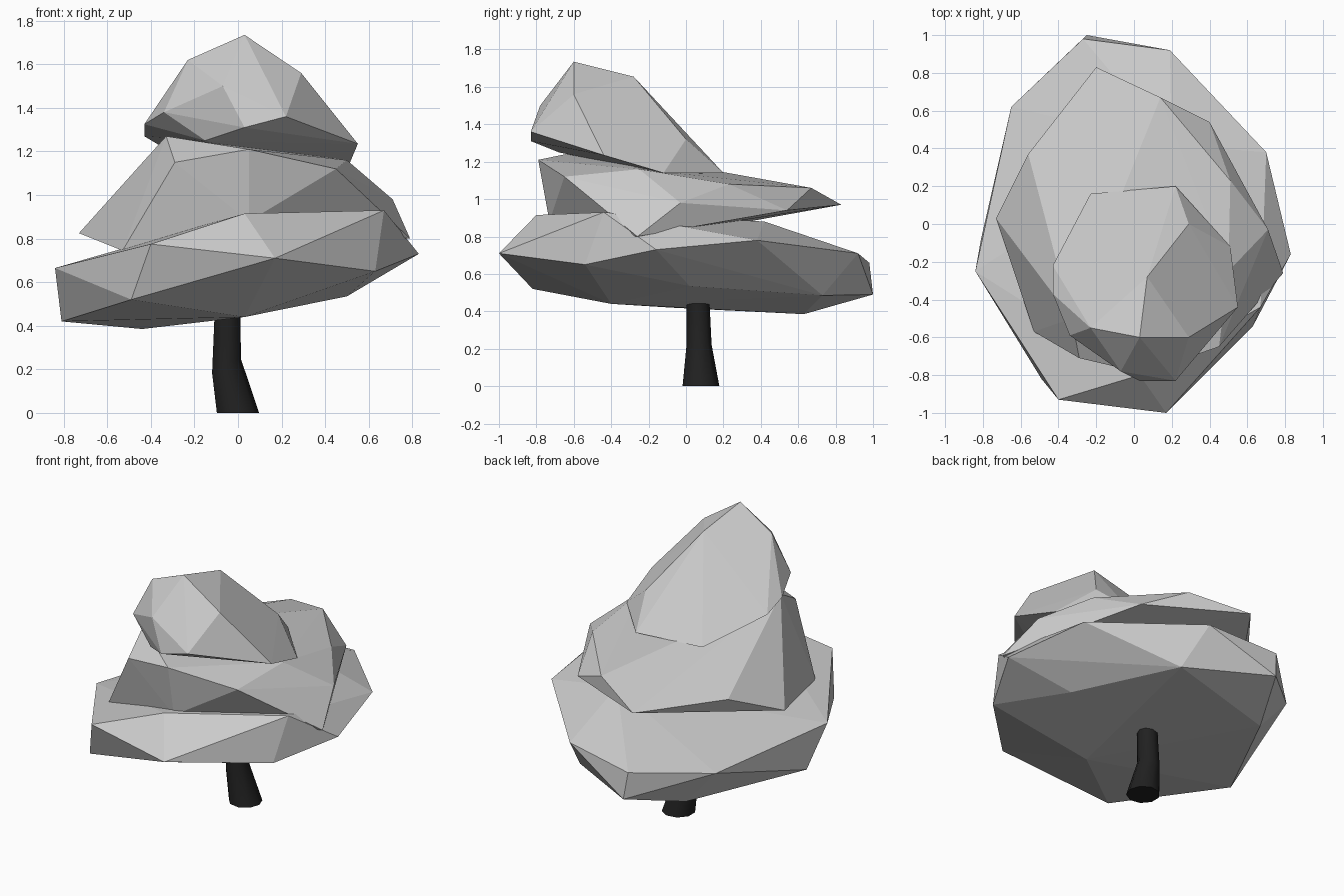
import bpy, bmesh, math
from mathutils import Vector


def faceted_clump(name, corners):
    """Flat-faced leaf mass: the hull of a few corner points."""
    bm = bmesh.new()
    for c in corners:
        bm.verts.new(c)
    res = bmesh.ops.convex_hull(bm, input=bm.verts[:])
    bmesh.ops.delete(bm, geom=[v for v in bm.verts if not v.link_faces], context='VERTS')
    bmesh.ops.recalc_face_normals(bm, faces=bm.faces[:])
    return finish(bm, name)


def finish(bm, name):
    mesh = bpy.data.meshes.new(name)
    bm.to_mesh(mesh)
    bm.free()
    obj = bpy.data.objects.new(name, mesh)
    bpy.context.collection.objects.link(obj)
    return obj


# Lower foliage layer
faceted_clump("lower_foliage", [
    # front and right rim
    (0.17, -1.0, 0.71), (-0.40, -0.93, 0.775), (-0.49, -0.82, 0.52),
    (0.63, -0.54, 0.65), (0.83, -0.16, 0.73), (0.70, 0.38, 0.78),
    # back and left rim
    (0.19, 0.92, 0.71), (-0.27, 0.98, 0.66), (-0.25, 1.0, 0.49),
    (-0.65, 0.62, 0.62), (-0.84, -0.25, 0.665), (-0.81, -0.08, 0.42),
    # underside
    (0.03, -0.40, 0.44), (0.50, 0.02, 0.535), (-0.44, 0.63, 0.385), (0.25, 0.73, 0.485),
    # top
    (0.03, -0.80, 0.915), (0.67, -0.44, 0.93), (0.60, -0.03, 0.86), (0.20, 0.42, 0.88),
])

# Middle foliage layer
faceted_clump("middle_foliage", [
    # rim
    (-0.20, 0.83, 0.97), (0.40, 0.54, 0.94), (0.71, -0.03, 0.98), (0.79, -0.26, 0.80),
    (-0.53, -0.57, 0.745), (-0.73, 0.03, 0.825), (-0.56, 0.37, 0.98), (0.05, -0.73, 0.88),
    # shoulders
    (0.14, 0.67, 1.06), (0.51, 0.23, 1.08), (0.50, -0.25, 1.16), (0.45, -0.65, 1.12),
    (0.05, -0.79, 1.21), (-0.29, -0.71, 1.15), (-0.33, -0.50, 1.27), (-0.57, -0.08, 0.97),
])

# Top foliage layer
faceted_clump("top_foliage", [
    # crown
    (0.03, -0.60, 1.735), (0.07, -0.28, 1.655), (-0.23, -0.55, 1.62), (0.29, -0.60, 1.56),
    (0.28, -0.26, 1.41), (0.29, 0.0, 1.32), (-0.07, -0.78, 1.50),
    # rim
    (0.03, -0.83, 1.31), (0.22, -0.83, 1.36), (0.55, -0.44, 1.235), (0.51, -0.12, 1.14),
    (0.22, 0.20, 1.14), (-0.23, 0.16, 1.15), (-0.43, -0.22, 1.27), (-0.43, -0.37, 1.325),
    (-0.34, -0.59, 1.38),
    # underside
    (-0.15, -0.68, 1.25), (0.25, -0.44, 1.22), (0.20, -0.14, 1.135),
])

# Bent trunk: x, y, z, radius and sideways tilt of each ring
SIDES = 9
rings = [(-0.003, 0.08, 0.0, 0.10, 0.0), (-0.055, 0.07, 0.215, 0.068, 0.5),
         (-0.05, 0.065, 0.44, 0.062, 0.1), (-0.05, 0.065, 0.56, 0.06, 0.0)]
bm = bmesh.new()
loops = []
for x, y, z, r, tilt in rings:
    loop = []
    for i in range(SIDES):
        a = 2 * math.pi * i / SIDES
        dx = r * math.cos(a)
        loop.append(bm.verts.new(Vector((x + dx, y + r * math.sin(a), z + dx * tilt))))
    loops.append(loop)
for lo, hi in zip(loops, loops[1:]):
    for i in range(SIDES):
        j = (i + 1) % SIDES
        bm.faces.new((lo[i], lo[j], hi[j], hi[i])).smooth = True
bm.faces.new(loops[0][::-1])
bm.faces.new(loops[-1])
trunk = finish(bm, "trunk")
bark = bpy.data.materials.new("dark_bark")
bark.diffuse_color = (0.015, 0.015, 0.015, 1)
trunk.data.materials.append(bark)
bpy.context.view_layer.objects.active = trunk
trunk.select_set(True)
bpy.ops.object.shade_smooth_by_angle(angle=math.radians(50))
